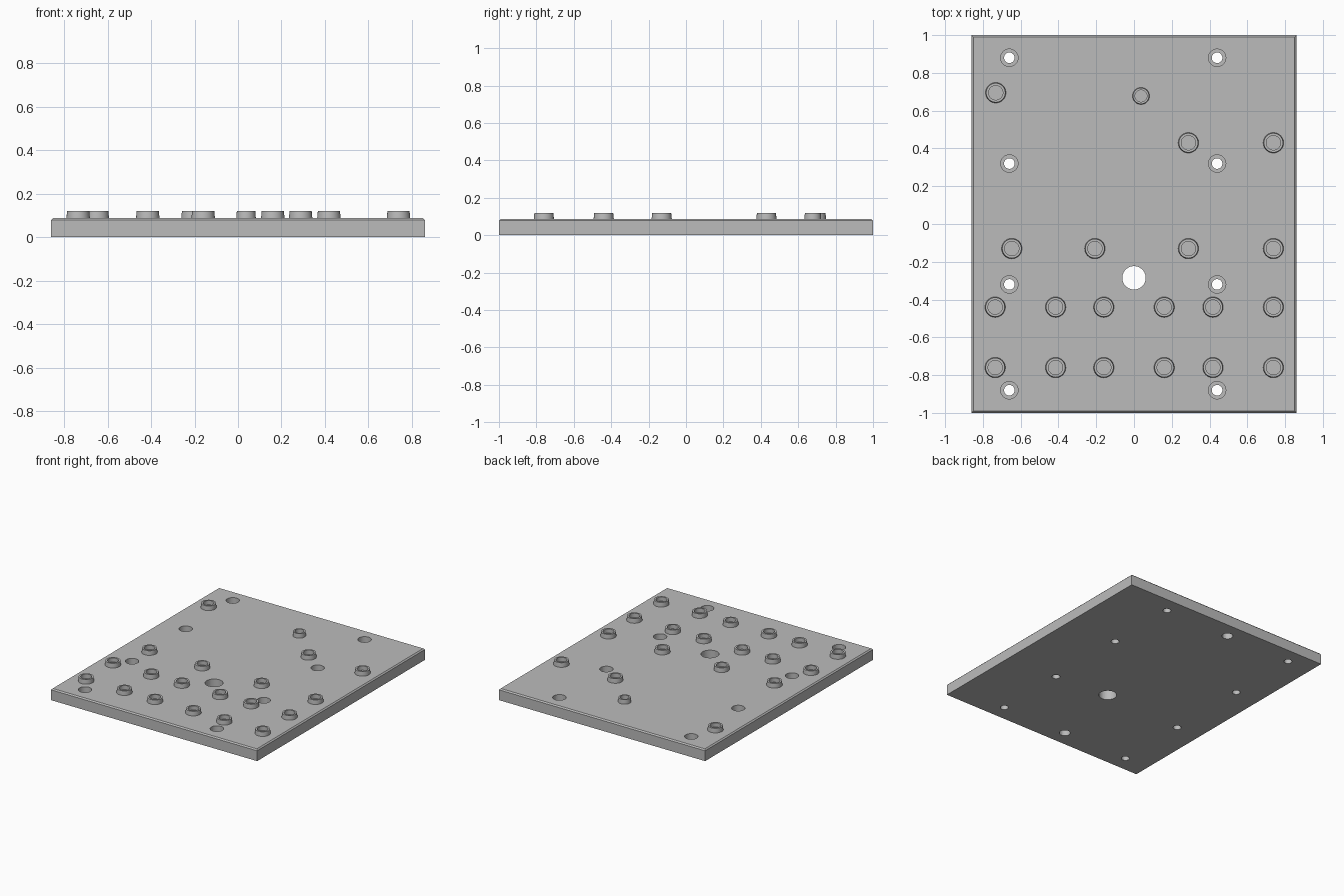
import bpy, bmesh, math

cube = bpy.data.objects.get("Cube")
if cube:
    bpy.data.objects.remove(cube, do_unlink=True)

WIDTH, LENGTH, TOP, POST_TOP = 1.72, 2.0, 0.087, 0.12
SIDES = 40

grey = bpy.data.materials.new("plain grey")
grey.use_nodes = True
colour = (0.5, 0.5, 0.5, 1)
grey.diffuse_color = colour
grey.node_tree.nodes["Principled BSDF"].inputs["Base Color"].default_value = colour


def make_object(name, bm):
    bmesh.ops.recalc_face_normals(bm, faces=bm.faces)
    mesh = bpy.data.meshes.new(name)
    bm.to_mesh(mesh)
    bm.free()
    mesh.materials.append(grey)
    obj = bpy.data.objects.new(name, mesh)
    bpy.context.collection.objects.link(obj)
    return obj


def turn(bm, profile, x, y):
    """Spin a (radius, height) profile into a capped solid at x, y."""
    rings = []
    for r, z in profile:
        angles = [math.tau * i / SIDES for i in range(SIDES)]
        rings.append([bm.verts.new((x + r * math.cos(a), y + r * math.sin(a), z))
                      for a in angles])
    for low, high in zip(rings, rings[1:]):
        for i in range(SIDES):
            j = (i + 1) % SIDES
            bm.faces.new((low[i], low[j], high[j], high[i]))
    bm.faces.new(rings[0][::-1])
    bm.faces.new(rings[-1])


def smooth(obj):
    bpy.ops.object.select_all(action='DESELECT')
    obj.select_set(True)
    bpy.context.view_layer.objects.active = obj
    bpy.ops.object.shade_smooth_by_angle(angle=math.radians(30))


# Base plate with chamfered top edges
bm = bmesh.new()
bmesh.ops.create_cube(bm, size=1)
for v in bm.verts:
    v.co = (v.co.x * WIDTH, v.co.y * LENGTH, (v.co.z + 0.5) * TOP)
rim = [e for e in bm.edges if all(v.co.z > TOP / 2 for v in e.verts)]
bmesh.ops.bevel(bm, geom=rim, offset=0.009, segments=1, affect='EDGES')
plate = make_object("base_plate", bm)

# Cutters: counterbored screw holes, centre hole and blind holes underneath
bm = bmesh.new()
screw_hole = [(0.028, -0.05), (0.028, 0.04), (0.046, 0.04), (0.046, 0.15)]
for x in (-0.66, 0.44):
    for y in (-0.88, -0.32, 0.32, 0.88):
        turn(bm, screw_hole, x, y)
turn(bm, [(0.062, -0.05), (0.062, 0.15)], 0, -0.285)
for y in (-0.88, 0.88):
    turn(bm, [(0.038, -0.05), (0.038, 0.055)], -0.11, y)
cutter = make_object("hole_cutter", bm)
cutter.hide_render = True

cut = plate.modifiers.new("holes", 'BOOLEAN')
cut.operation = 'DIFFERENCE'
cut.solver = 'EXACT'
cut.object = cutter
smooth(plate)
bpy.ops.object.modifier_apply(modifier=cut.name)
bpy.data.objects.remove(cutter, do_unlink=True)


# Hollow standoff posts
def add_post(name, x, y, radius):
    bore = radius * 0.7
    bm = bmesh.new()
    turn(bm, [(radius, TOP - 0.01), (radius, TOP), (radius * 0.94, POST_TOP),
              (bore, POST_TOP), (bore, TOP + 0.002)], x, y)
    smooth(make_object(name, bm))


spots = [(x, y) for y in (-0.76, -0.44)
         for x in (-0.735, -0.415, -0.16, 0.16, 0.418, 0.738)]
spots += [(x, -0.13) for x in (-0.647, -0.207, 0.288, 0.738)]
spots += [(0.288, 0.43), (0.738, 0.43), (-0.732, 0.695)]
for n, (x, y) in enumerate(spots, 1):
    add_post(f"post_{n}", x, y, 0.054)
add_post("small_post", 0.037, 0.678, 0.045)
